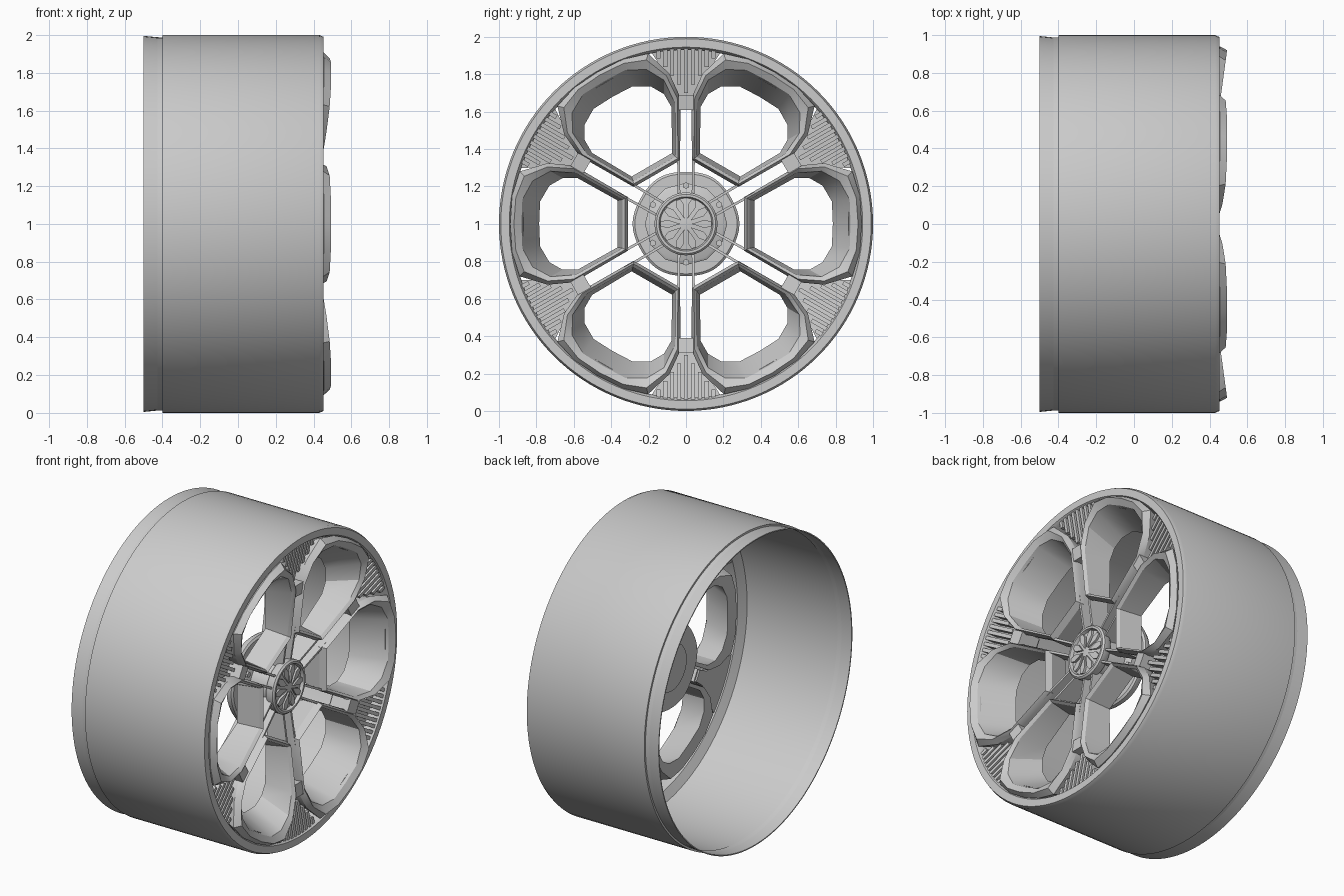
import bpy, bmesh, math
from mathutils import Vector

if "Cube" in bpy.data.objects:
    bpy.data.objects.remove(bpy.data.objects["Cube"])

metal = bpy.data.materials.new("plain_grey_metal")
metal.use_nodes = True
GREY = (0.6, 0.6, 0.6, 1)
metal.diffuse_color = GREY
metal.node_tree.nodes["Principled BSDF"].inputs["Base Color"].default_value = GREY

SIXTH = math.pi / 3


def place(a, x, u, v):
    """Wheel coordinates: x along the axle, u outward at angle a, v sideways."""
    c, s = math.cos(a), math.sin(a)
    return Vector((x, u * c - v * s, 1 + u * s + v * c))


def finish(name, bm, angle=35):
    bmesh.ops.recalc_face_normals(bm, faces=bm.faces)
    mesh = bpy.data.meshes.new(name)
    bm.to_mesh(mesh)
    bm.free()
    mesh.materials.append(metal)
    ob = bpy.data.objects.new(name, mesh)
    bpy.context.collection.objects.link(ob)
    bpy.ops.object.select_all(action="DESELECT")
    ob.select_set(True)
    bpy.context.view_layer.objects.active = ob
    bpy.ops.object.shade_smooth_by_angle(angle=math.radians(angle))
    return ob


def loft(bm, loops, closed=False):
    """Join equal point loops with quads, and cap or close the ends."""
    rows = [[bm.verts.new(p) for p in loop] for loop in loops]
    n = len(rows[0])
    pairs = list(zip(rows, rows[1:])) + ([(rows[-1], rows[0])] if closed else [])
    for a, b in pairs:
        for i in range(n):
            j = (i + 1) % n
            bm.faces.new((a[i], a[j], b[j], b[i]))
    if not closed:
        bm.faces.new(rows[0])
        bm.faces.new(rows[-1])


def revolve(name, profile, closed, steps=96, wave=0):
    bm = bmesh.new()
    loops = []
    for x, r in profile:
        loops.append([place(2 * math.pi * i / steps, x,
                            r * (1 + wave * math.cos(12 * math.pi * i / steps)), 0)
                      for i in range(steps)])
    loft(bm, loops, closed)
    return finish(name, bm)


def block(bm, a, outline, back, front):
    """Extrude a (u, v) outline; back and front give x as functions of u."""
    loft(bm, [[place(a, f(u), u, v) for u, v in outline] for f in (back, front)])


def face_x(u):
    return 0.41 + 0.08 * (u - 0.31) / 0.59


# Barrel with thin open back edge and a front lip
revolve("barrel", [(-0.5, 0.995), (-0.4, 0.985), (-0.4, 1.0), (0.43, 1.0), (0.452, 0.99),
                   (0.452, 0.945), (0.43, 0.93), (0.28, 0.93), (0.25, 0.985),
                   (-0.5, 0.988)], True, 128)

# Window frames: half outlines, mirrored across the middle of each window
def full(half):
    return half + [(u, -v) for u, v in reversed(half[1:-1])]

outer = full([(0.31, 0), (0.31, 0.143), (0.60, 0.312), (0.74, 0.325), (0.89, 0.28), (0.93, 0.15), (0.94, 0)])
crest = full([(0.325, 0), (0.325, 0.137), (0.60, 0.295), (0.74, 0.305), (0.865, 0.255), (0.91, 0.14), (0.92, 0)])
inner = full([(0.34, 0), (0.34, 0.13), (0.59, 0.272), (0.725, 0.282), (0.82, 0.23), (0.875, 0.13), (0.88, 0)])
opening = full([(0.365, 0), (0.365, 0.125), (0.58, 0.245), (0.66, 0.245), (0.73, 0.205), (0.78, 0.12), (0.785, 0)])
rear = full([(0.335, 0), (0.335, 0.132), (0.59, 0.28), (0.70, 0.29), (0.82, 0.25), (0.86, 0.14), (0.87, 0)])

bm = bmesh.new()
for k in range(6):
    a = k * SIXTH
    loft(bm, [[place(a, face_x(u) - 0.04, u, v) for u, v in outer],
              [place(a, face_x(u), u, v) for u, v in crest],
              [place(a, face_x(u) - 0.02, u, v) for u, v in inner],
              [place(a, 0.25, u, v) for u, v in opening],
              [place(a, 0.245, u, v) for u, v in rear]], True)
finish("window_frames", bm, 30)

# Shallow pads on the outer wall of each window
bm = bmesh.new()
for k in range(6):
    block(bm, k * SIXTH, [(0.87, -0.12), (0.9, -0.12), (0.9, 0.12), (0.87, 0.12)],
          lambda u: 0.36, lambda u: 0.45)
finish("window_pads", bm)

# Ribbed triangular panels where the spokes fork toward the rim
bm = bmesh.new()
for k in range(6):
    a = (k + 0.5) * SIXTH
    block(bm, a, [(0.62, 0.035), (0.7, 0.045), (0.94, 0.2), (0.94, -0.2), (0.7, -0.045), (0.62, -0.035)],
          lambda u: 0.29, lambda u: 0.34 + 0.12 * (u - 0.62))
finish("fork_panels", bm)

bm = bmesh.new()
for k in range(6):
    a = (k + 0.5) * SIXTH
    for i in range(-4, 5):
        v = i * 0.037
        start = 0.70 + abs(v) * 1.25
        block(bm, a, [(start, v - 0.011), (0.95, v - 0.011), (0.95, v + 0.011), (start, v + 0.011)],
              lambda u: 0.33, lambda u: 0.40 + 0.18 * (u - 0.7))
    # Bridge closing the outer end of the spoke slit
    block(bm, a, [(0.61, -0.04), (0.69, -0.04), (0.69, 0.04), (0.61, 0.04)],
          lambda u: 0.30, lambda u: face_x(u) - 0.02)
finish("fork_ribs", bm)

# Twin thin ribs tying the hub to each spoke
bm = bmesh.new()
for k in range(6):
    a = (k + 0.5) * SIXTH
    for s in (-1, 1):
        block(bm, a, [(0.13, s * 0.030), (0.4, s * 0.034), (0.4, s * 0.048), (0.13, s * 0.044)],
              lambda u: 0.24, lambda u: 0.35 + 0.15 * (u - 0.13))
finish("hub_ribs", bm)

# Hub: rear mounting flange, tapered neck and front cap
revolve("mounting_flange", [(0.11, 0.27), (0.13, 0.282), (0.15, 0.282), (0.16, 0.27)], False, 96, 0.012)
revolve("flange_step", [(0.12, 0.22), (0.185, 0.22), (0.195, 0.205)], False, 12)
revolve("hub_neck", [(0.10, 0.15), (0.18, 0.16), (0.33, 0.14), (0.34, 0.13)], False, 48)
revolve("centre_cap", [(0.31, 0.155), (0.33, 0.168), (0.365, 0.168), (0.375, 0.158), (0.375, 0.145),
                       (0.355, 0.138), (0.362, 0.07), (0.368, 0.02)], False, 64)

# Bolt heads around the flange
bm = bmesh.new()
for k in range(6):
    a = (k + 0.5) * SIXTH
    ring = [(0.205 + 0.018 * math.cos(t * SIXTH), 0.018 * math.sin(t * SIXTH)) for t in range(6)]
    block(bm, a, ring, lambda u: 0.15, lambda u: 0.205)
finish("flange_bolts", bm)

# Raised petals on the cap
bm = bmesh.new()
for k in range(10):
    block(bm, k * math.pi / 5, [(0.03, 0), (0.1, 0.022), (0.135, 0.012), (0.135, -0.012), (0.1, -0.022)],
          lambda u: 0.35, lambda u: 0.378 - 0.06 * u)
finish("cap_petals", bm)
